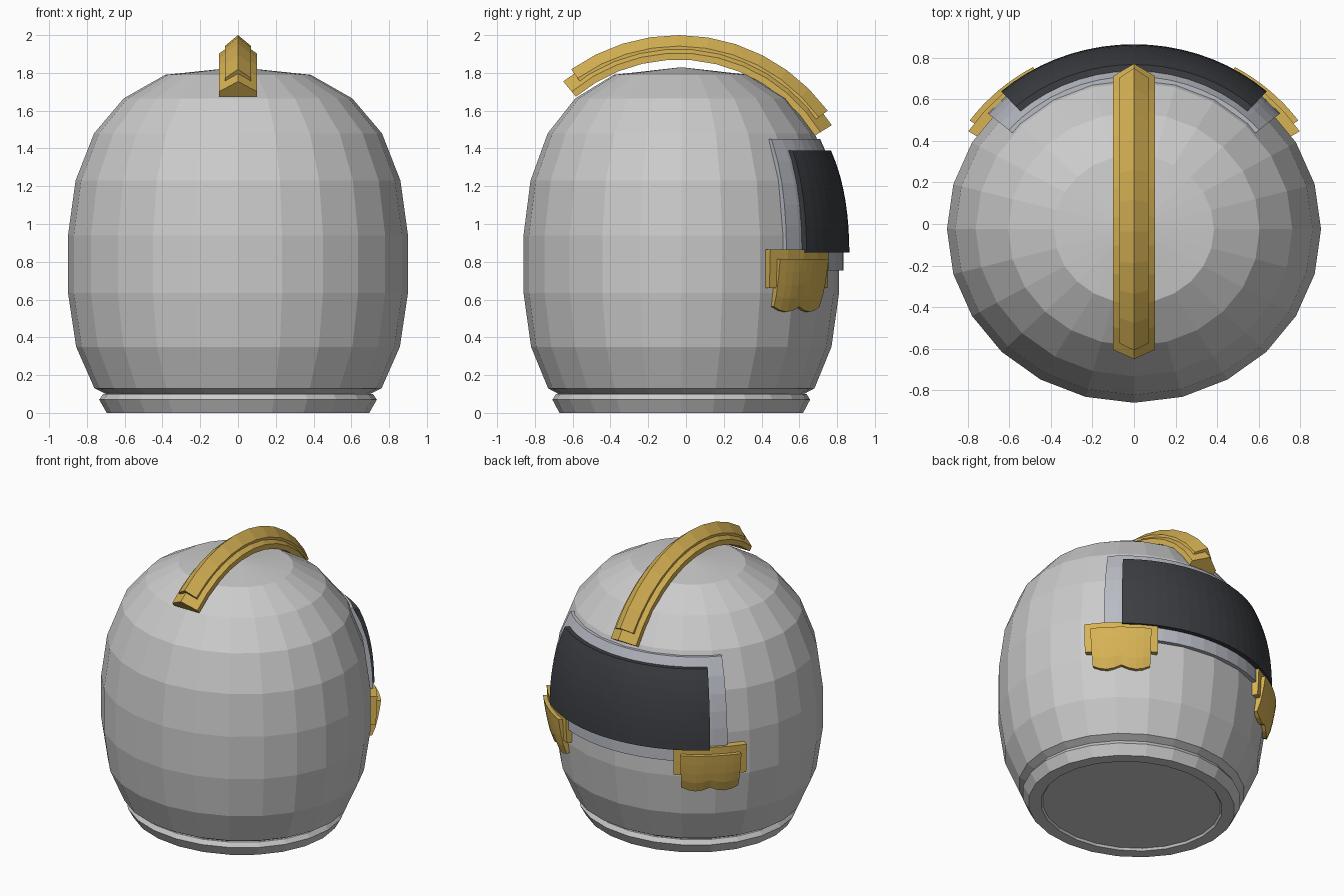
import bpy, bmesh
from math import sin, cos, pi, radians

if "Cube" in bpy.data.objects:
    bpy.data.objects.remove(bpy.data.objects["Cube"])

YC, YS = -0.025, 0.928   # helmet centre and depth squash


def material(name, color):
    m = bpy.data.materials.new(name)
    m.diffuse_color = (*color, 1)
    m.use_nodes = True
    m.node_tree.nodes["Principled BSDF"].inputs["Base Color"].default_value = m.diffuse_color
    return m


gold = material("gold", (0.68, 0.45, 0.09))
dark = material("dark_glass", (0.045, 0.048, 0.055))
trim = material("trim_grey", (0.48, 0.50, 0.55))


def finish(name, bm, mat=None):
    bmesh.ops.recalc_face_normals(bm, faces=bm.faces)
    me = bpy.data.meshes.new(name)
    bm.to_mesh(me)
    bm.free()
    ob = bpy.data.objects.new(name, me)
    bpy.context.collection.objects.link(ob)
    if mat:
        me.materials.append(mat)
    return ob


def lathe(name, profile, n=24):
    """Spin (radius, z) points into an oval body; the two ends are closed."""
    bm = bmesh.new()
    rings = []
    for r, z in profile:
        if r == 0:
            rings.append([bm.verts.new((0, YC, z))] * n)
        else:
            rings.append([bm.verts.new((r * cos(2 * pi * i / n),
                                        YC + YS * r * sin(2 * pi * i / n), z)) for i in range(n)])
    for a, b in zip(rings, rings[1:]):
        for i in range(n):
            j = (i + 1) % n
            bm.faces.new(list(dict.fromkeys((a[i], a[j], b[j], b[i]))))
    for ring in (rings[0], rings[-1]):
        if ring[0] != ring[1]:
            bm.faces.new(ring)
    return finish(name, bm)


def shell_radius(z):
    return 0.905 * (1 - (abs(z - 0.79) / 1.04) ** 2.5) ** 0.4


def panel(name, t0, t1, nt, nz, bottom, top, outer, inner, mat):
    """Thick curved plate hugging the shell; bottom(u), outer(v) and inner(v) shape it."""
    bm = bmesh.new()
    layers = []
    for scale in (outer, inner):
        grid = []
        for i in range(nt + 1):
            u = i / nt
            t = radians(t0 + (t1 - t0) * u)
            col = []
            for k in range(nz + 1):
                v = k / nz
                z = bottom(u) + (top - bottom(u)) * v
                r = shell_radius(z) * scale(v)
                col.append(bm.verts.new((r * sin(t), YC + YS * r * cos(t), z)))
            grid.append(col)
        layers.append(grid)
        for i in range(nt):
            for k in range(nz):
                bm.faces.new((grid[i][k], grid[i + 1][k], grid[i + 1][k + 1], grid[i][k + 1]))
    a, b = layers
    for i in range(nt):
        for k in (0, nz):
            bm.faces.new((a[i][k], a[i + 1][k], b[i + 1][k], b[i][k]))
    for k in range(nz):
        for i in (0, nt):
            bm.faces.new((a[i][k], a[i][k + 1], b[i][k + 1], b[i][k]))
    return finish(name, bm, mat)


def arch(name, section, a0, a1, n, mat):
    """Sweep an (x, radius) section over the top of the helmet."""
    bm = bmesh.new()
    rings = []
    for i in range(n + 1):
        a = radians(a0 + (a1 - a0) * i / n)
        rings.append([bm.verts.new((x, -0.04 + r * sin(a), 1.02 + r * cos(a))) for x, r in section])
    m = len(section)
    for p, q in zip(rings, rings[1:]):
        for i in range(m):
            j = (i + 1) % m
            bm.faces.new((p[i], p[j], q[j], q[i]))
    bm.faces.new(rings[0])
    bm.faces.new(rings[-1])
    return finish(name, bm, mat)


# Helmet shell and neck ring
lathe("helmet_shell", [(0.66, 0.08), (0.70, 0.10), (0.76, 0.13), (0.857, 0.35), (0.90, 0.635),
                       (0.90, 0.94), (0.86, 1.23), (0.762, 1.48), (0.605, 1.665),
                       (0.385, 1.79), (0, 1.83)])
lathe("neck_ring", [(0.60, 0.015), (0.61, 0), (0.695, 0), (0.735, 0.07), (0.715, 0.10), (0.60, 0.10)])

# Visor with its surrounding frame
panel("visor_frame", -49.5, 49.5, 16, 6, lambda u: 0.755, 1.45,
      lambda v: 1.022, lambda v: 0.96, trim)
panel("visor", -41.8, 41.8, 18, 8, lambda u: 0.85, 1.39,
      lambda v: 1.06, lambda v: 1.0, dark)

# Clips under both visor corners: back plate and scalloped flap
for side, label in ((1, "right"), (-1, "left")):
    panel("clip_plate_" + label, side * 27, side * 57.5, 4, 2, lambda u: 0.66, 0.865,
          lambda v: 1.035 + 0.01 * v, lambda v: 0.97, gold)
    panel("clip_flap_" + label, side * 30, side * 54.5, 8, 4,
          lambda u: 0.562 - 0.028 * abs(sin(2 * pi * u)), 0.815,
          lambda v: 1.015 + 0.058 * v ** 0.7, lambda v: 0.985 + 0.04 * v, gold)

# Crest: wide base band with a pointed ridge on top
arch("crest_base", [(0, 0.955), (0.10, 0.885), (0.10, 0.85), (-0.10, 0.85), (-0.10, 0.885)],
     -39.7, 58.2, 11, gold)
arch("crest_ridge", [(0, 0.98), (0.07, 0.922), (0.07, 0.89), (-0.07, 0.89), (-0.07, 0.922)],
     -35.4, 53.7, 10, gold)
